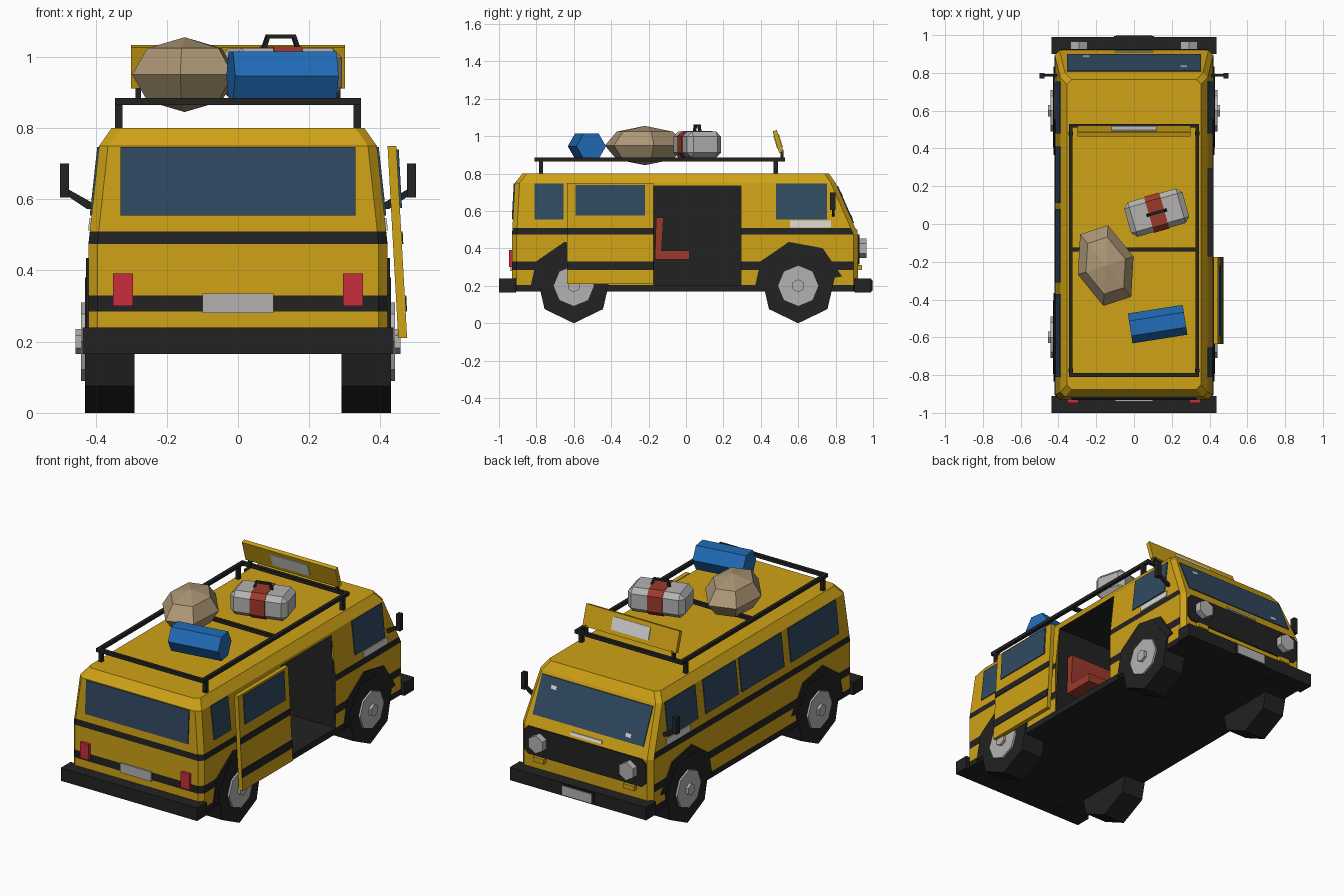
import bpy, bmesh
from math import sin, cos, pi, radians
from mathutils import Vector, Matrix

if "Cube" in bpy.data.objects:
    bpy.data.objects.remove(bpy.data.objects["Cube"])


def material(name, r, g, b):
    m = bpy.data.materials.new(name)
    m.use_nodes = True
    m.diffuse_color = (r, g, b, 1)
    m.node_tree.nodes["Principled BSDF"].inputs["Base Color"].default_value = (r, g, b, 1)
    return m


YELLOW = material("yellow paint", 0.62, 0.36, 0.008)
BLACK = material("black trim", 0.016, 0.016, 0.016)
GLASS = material("blue glass", 0.03, 0.068, 0.12)
GREY = material("light grey", 0.46, 0.45, 0.44)
WHITE = material("white", 0.68, 0.68, 0.68)
RED = material("tail light red", 0.58, 0.026, 0.045)
RUST = material("rust red", 0.33, 0.042, 0.024)
BLUE = material("blue fabric", 0.015, 0.15, 0.48)
TAN = material("tan canvas", 0.42, 0.31, 0.18)


def finish(name, bm, *mats):
    bmesh.ops.recalc_face_normals(bm, faces=bm.faces)
    mesh = bpy.data.meshes.new(name)
    bm.to_mesh(mesh)
    bm.free()
    for m in mats:
        mesh.materials.append(m)
    ob = bpy.data.objects.new(name, mesh)
    bpy.context.collection.objects.link(ob)
    return ob


def slab(name, pts, vec, mat):
    """Extrude a flat polygon along a vector."""
    bm = bmesh.new()
    a = [bm.verts.new(p) for p in pts]
    b = [bm.verts.new(Vector(p) + Vector(vec)) for p in pts]
    bm.faces.new(a)
    bm.faces.new(b)
    for i in range(len(a)):
        j = (i + 1) % len(a)
        bm.faces.new((a[i], a[j], b[j], b[i]))
    return finish(name, bm, mat)


def box(name, lo, hi, mat):
    (x, y, z), (X, Y, Z) = lo, hi
    return slab(name, [(x, y, z), (X, y, z), (X, Y, z), (x, Y, z)], (0, 0, Z - z), mat)


def place(ob, loc, turn):
    ob.location = loc
    ob.rotation_euler.z = radians(turn)
    return ob


def ring_x(n, r, phase, x, y, z):
    """Regular polygon facing along x."""
    angles = [radians(phase) + 2 * pi * i / n for i in range(n)]
    return [(x, y + r * cos(t), z + r * sin(t)) for t in angles]


# Body outline as functions of height
def side_x(z):
    return 0.42 - 0.03 * max(0, z - 0.475) / 0.275


def front_y(z):
    return 0.92 - 0.12 * max(0, z - 0.475) / 0.275


def rear_y(z):
    return -0.93 + 0.015 * max(0, z - 0.475) / 0.275


# Body shell: stacked chamfered rings, striped by height
bm = bmesh.new()
rings = []
for z in (0.17, 0.205, 0.285, 0.33, 0.475, 0.51, 0.75, 0.80):
    hx, yf, yr, c = side_x(z), front_y(z), rear_y(z), 0.025
    if z > 0.76:
        hx, yf, yr = 0.355, 0.765, -0.875
    outline = [(hx, yr + c), (hx, yf - c), (hx - c, yf), (c - hx, yf),
               (-hx, yf - c), (-hx, yr + c), (c - hx, yr), (hx - c, yr)]
    rings.append([bm.verts.new((x, y, z)) for x, y in outline])
for low, high in zip(rings, rings[1:]):
    for i in range(8):
        j = (i + 1) % 8
        bm.faces.new((low[i], low[j], high[j], high[i]))
bm.faces.new(rings[0])
bm.faces.new(rings[-1])
bmesh.ops.recalc_face_normals(bm, faces=bm.faces)
# Sliding door opening
Y0, Y1, Z0, Z1 = -0.17, 0.295, 0.205, 0.735
for co, no in (((0, Y0, 0), (0, 1, 0)), ((0, Y1, 0), (0, 1, 0)), ((0, 0, Z1), (0, 0, 1))):
    bmesh.ops.bisect_plane(bm, geom=bm.verts[:] + bm.edges[:] + bm.faces[:],
                           plane_co=co, plane_no=no)
hole = []
for f in bm.faces:
    c = f.calc_center_median()
    band = c.z < 0.205 or 0.285 < c.z < 0.33 or 0.475 < c.z < 0.51
    f.material_index = int(band and (f.normal.y < 0.4 or c.z < 0.205))
    if c.x > 0.35 and Y0 < c.y < Y1 and Z0 < c.z < Z1 and f.normal.x > 0.5:
        hole.append(f)
bmesh.ops.delete(bm, geom=hole, context='FACES')
finish("body", bm, YELLOW, BLACK)

# Cabin lining, open towards the door
bm = bmesh.new()
b = [bm.verts.new((x, y, z)) for x, z in
     ((side_x(Z0), Z0), (-0.38, Z0), (-0.38, Z1), (side_x(Z1), Z1)) for y in (Y0, Y1)]
for i in (0, 2, 4):
    bm.faces.new((b[i], b[i + 1], b[i + 3], b[i + 2]))
for i in (0, 1):
    bm.faces.new(b[i::2])
finish("cabin_lining", bm, BLACK)
box("seat_base", (-0.3, -0.165, 0.34), (0.34, 0.02, 0.39), RUST)
slab("seat_back", [(-0.3, -0.165, 0.39), (-0.3, -0.13, 0.39), (-0.3, -0.12, 0.565),
                   (-0.3, -0.16, 0.565)], (0.64, 0, 0), RUST)


# Side windows and labels follow the slope of the sides
def side_plate(name, s, y0, y1, z0, z1, mat):
    pts = [(s * (side_x(z) - 0.003), y, z) for y, z in ((y0, z0), (y1, z0), (y1, z1), (y0, z1))]
    slab(name, pts, (s * 0.008, 0, 0), mat)


for s, spans in ((1, ((0.48, 0.755), (-0.81, -0.655))),
                 (-1, ((0.48, 0.755), (0.11, 0.41), (-0.31, 0.08), (-0.81, -0.37)))):
    for y0, y1 in spans:
        side_plate("side_window", s, y0, y1, 0.555, 0.747, GLASS)
    side_plate("side_label", s, 0.555, 0.775, 0.512, 0.548, WHITE)


# Front and rear plates follow the slope of the ends
def end_plate(name, fn, d, x0, x1, z0, z1, mat, t=0.006):
    pts = [(x, fn(z) - 0.003 * d, z) for x, z in ((x0, z0), (x1, z0), (x1, z1), (x0, z1))]
    slab(name, pts, (0, d * (t + 0.003), 0), mat)


end_plate("windshield", front_y, 1, -0.355, 0.355, 0.535, 0.735, GLASS)
end_plate("rear_window", rear_y, -1, -0.33, 0.33, 0.555, 0.747, GLASS)
end_plate("upper_sticker", front_y, 1, 0.245, 0.28, 0.68, 0.70, WHITE, 0.009)
end_plate("lower_sticker", front_y, 1, -0.27, -0.235, 0.56, 0.58, WHITE, 0.009)
end_plate("front_trim_bar", front_y, 1, -0.1, 0.1, 0.49, 0.505, WHITE)
end_plate("rear_number_plate", rear_y, -1, -0.1, 0.1, 0.28, 0.335, GREY, 0.009)
gx, gz, gc = 0.39, 0.08, 0.025
slab("grille", [(x, 0.915, 0.395 + z) for x, z in
                ((gx, gc - gz), (gx, gz - gc), (gx - gc, gz), (gc - gx, gz),
                 (-gx, gz - gc), (-gx, gc - gz), (gc - gx, -gz), (gx - gc, -gz))],
     (0, 0.012, 0), BLACK)

# Bumpers
for name, y0, y1 in (("front_bumper", 0.90, 0.99), ("rear_bumper", -1.0, -0.91)):
    box(name, (-0.437, y0, 0.165), (0.437, y1, 0.24), BLACK)
box("front_plate_mount", (-0.105, 0.98, 0.17), (0.105, 0.995, 0.235), BLACK)
box("front_number_plate", (-0.095, 0.99, 0.175), (0.095, 1.0, 0.228), GREY)

for s in (-1, 1):
    # Lamps
    lamp = [(s * 0.29 + 0.052 * sin(i * pi / 3), 0.92, 0.4 + 0.052 * cos(i * pi / 3))
            for i in range(6)]
    slab("headlight", lamp, (0, 0.045, 0), GREY)
    box("indicator", (s * 0.29 - 0.035, 0.91, 0.285), (s * 0.29 + 0.035, 0.94, 0.312), YELLOW)
    box("tail_light", (s * 0.323 - 0.028, -0.947, 0.30), (s * 0.323 + 0.028, -0.92, 0.392), RED)
    # Mirrors
    box("mirror", (s * 0.487 - 0.013, 0.77, 0.605), (s * 0.487 + 0.013, 0.80, 0.70), BLACK)
    slab("mirror_arm", [(s * 0.40, 0.78, 0.585), (s * 0.40, 0.78, 0.57), (s * 0.425, 0.78, 0.573),
                        (s * 0.48, 0.78, 0.61), (s * 0.48, 0.78, 0.63)], (0, 0.014, 0), BLACK)
    # Wheels and arches
    for y in (-0.6, 0.6):
        out = (s, 0, 0)
        slab("tyre", ring_x(7, 0.2, -90, s * 0.29, y, 0.2), Vector(out) * 0.14, BLACK)
        slab("hub", ring_x(8, 0.11, 0, s * 0.42, y, 0.2), Vector(out) * 0.021, GREY)
        slab("hub_cap", ring_x(6, 0.035, 30, s * 0.43, y, 0.2), Vector(out) * 0.026, GREY)
        arch = [(x, v, max(w, 0.18)) for x, v, w in ring_x(8, 0.24, 12, s * 0.40, y, 0.2)
                if w > 0.1]
        slab("wheel_arch", arch, Vector(out) * 0.027, BLACK)


# Open sliding door, leaning outwards at the bottom
def door_x(z):
    return 0.475 - 0.03 * (z - 0.21) / 0.54


def door_part(name, y0, y1, z0, z1, back, front, mat):
    pts = [(door_x(z) - back, y, z) for y, z in ((y0, z0), (y1, z0), (y1, z1), (y0, z1))]
    slab(name, pts, (back + front, 0, 0), mat)


door_part("sliding_door", -0.635, -0.175, 0.21, 0.75, 0.025, 0, YELLOW)
door_part("sliding_door_window", -0.59, -0.22, 0.575, 0.74, 0.002, 0.006, GLASS)
for z0, z1 in ((0.285, 0.33), (0.475, 0.51)):
    door_part("sliding_door_stripe", -0.635, -0.175, z0, z1, 0.002, 0.004, BLACK)

# Roof rack
for s in (-1, 1):
    x = s * 0.335
    box("rack_side_rail", (x - 0.01, -0.81, 0.865), (x + 0.01, 0.53, 0.885), BLACK)
    for y in (-0.775, 0.48):
        box("rack_post", (x - 0.011, y - 0.011, 0.79), (x + 0.011, y + 0.011, 0.87), BLACK)
    box("sign_post", (s * 0.28 - 0.008, 0.505, 0.87), (s * 0.28 + 0.008, 0.52, 0.925), BLACK)
for y in (-0.80, -0.135, 0.52):
    box("rack_cross_rail", (-0.345, y - 0.01, 0.865), (0.345, y + 0.01, 0.885), BLACK)

# Tilted roof sign with a blank panel on both faces
for name, hx, y0, y1, z0, z1, mat in (("roof_sign", 0.30, -0.012, 0.012, -0.06, 0.06, YELLOW),
                                      ("sign_panel", 0.12, -0.016, 0.016, -0.036, 0.036, WHITE)):
    sign = box(name, (-hx, y0, z0), (hx, y1, z1), mat)
    sign.location = (0, 0.492, 0.972)
    sign.rotation_euler.x = radians(17)

# Rolled blue bag
place(slab("rolled_bag", ring_x(6, 0.08, 0, -0.147, 0, 0), (0.294, 0, 0), BLUE),
      (0.125, -0.53, 0.946), 9)

# Suitcase with strap and handle
SPOT, TURN = (0.12, 0.06, 0.955), 16
case = place(box("suitcase", (-0.16, -0.095, -0.07), (0.16, 0.095, 0.07), GREY), SPOT, TURN)
bev = case.modifiers.new("bevel", 'BEVEL')
bev.width, bev.segments = 0.028, 1
hy, hz, c = 0.099, 0.074, 0.029
strap = [(-0.042, y, z) for y, z in
         ((hy, c - hz), (hy, hz - c), (hy - c, hz), (c - hy, hz),
          (-hy, hz - c), (-hy, c - hz), (c - hy, -hz), (hy - c, -hz))]
place(slab("suitcase_strap", strap, (0.084, 0, 0), RUST), SPOT, TURN)
handle = [(-0.055, 0.07), (-0.042, 0.108), (0.042, 0.108), (0.055, 0.07),
          (0.043, 0.07), (0.034, 0.097), (-0.034, 0.097), (-0.043, 0.07)]
place(slab("suitcase_handle", [(x, -0.008, z) for x, z in handle], (0, 0.016, 0), BLACK),
      SPOT, TURN)

# Faceted canvas sack
bm = bmesh.new()
bmesh.ops.create_uvsphere(bm, u_segments=6, v_segments=4, radius=1,
                          matrix=Matrix.Diagonal((0.23, 0.155, 0.105, 1)))
place(finish("canvas_sack", bm, TAN), (-0.15, -0.22, 0.95), -72)
